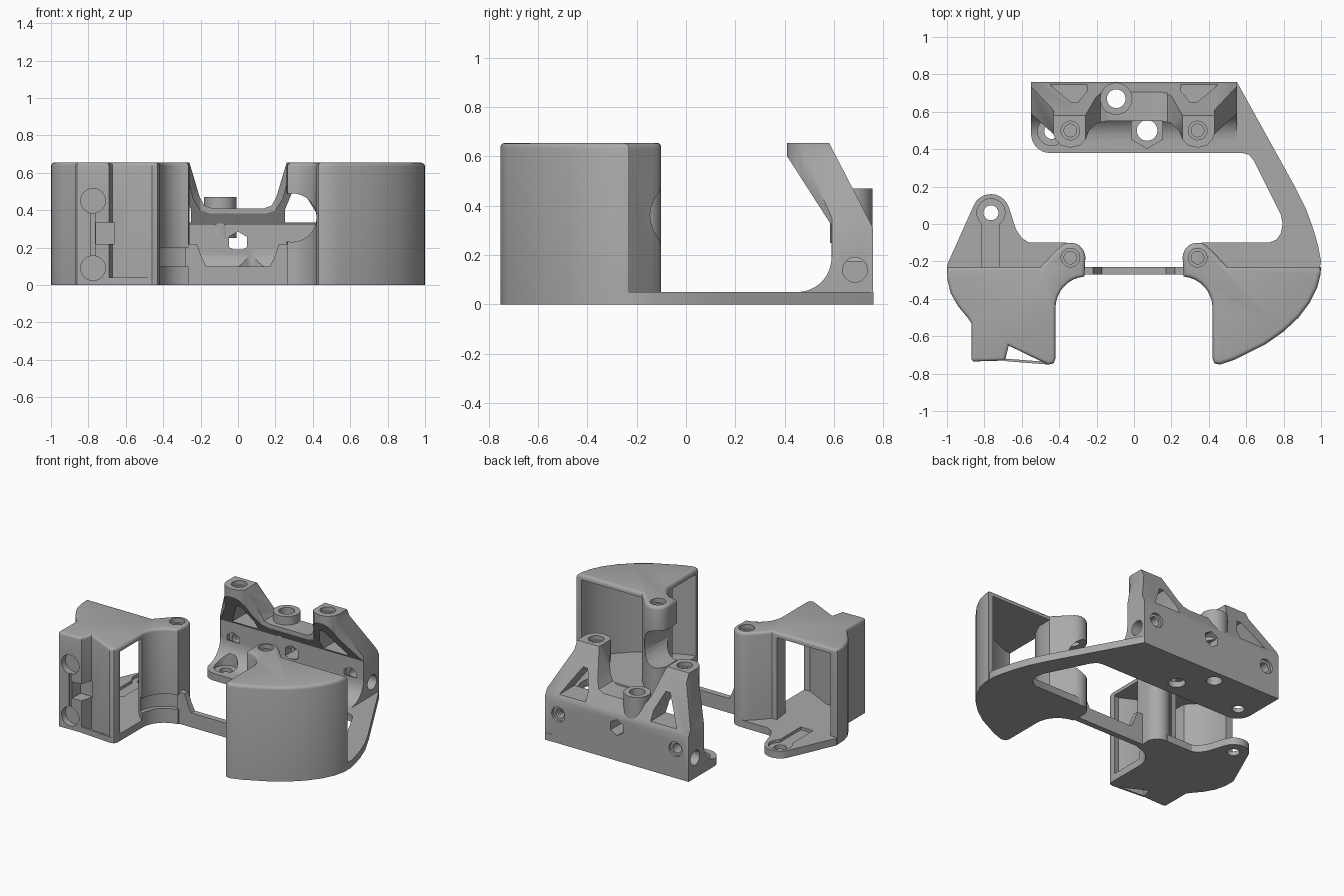
import bpy, bmesh, math
from math import cos, sin, radians

old = bpy.data.objects.get("Cube")
if old:
    bpy.data.objects.remove(old, do_unlink=True)

grey = bpy.data.materials.new("matte grey")
grey.use_nodes = True
COLOUR = (0.4, 0.4, 0.4, 1)
grey.diffuse_color = COLOUR
for node in grey.node_tree.nodes:
    if node.type == 'BSDF_PRINCIPLED':
        node.inputs["Base Color"].default_value = COLOUR

AXES = {'z': lambda a, b, h: (a, b, h),
        'y': lambda a, b, h: (a, h, b),
        'x': lambda a, b, h: (h, a, b)}


def prism(name, pts, lo, hi, axis='z', round_top=0):
    """Extrude an outline along an axis, optionally rounding the rim of its far end."""
    bm = bmesh.new()
    put = AXES[axis]
    bottom = [bm.verts.new(put(a, b, lo)) for a, b in pts]
    top = [bm.verts.new(put(a, b, hi)) for a, b in pts]
    bm.faces.new(bottom)
    cap = bm.faces.new(top)
    n = len(pts)
    for i in range(n):
        j = (i + 1) % n
        bm.faces.new((bottom[i], bottom[j], top[j], top[i]))
    bmesh.ops.recalc_face_normals(bm, faces=bm.faces)
    if round_top:
        bmesh.ops.bevel(bm, geom=list(cap.edges), offset=round_top, segments=3,
                        profile=0.5, affect='EDGES', clamp_overlap=True)
    me = bpy.data.meshes.new(name)
    bm.to_mesh(me)
    bm.free()
    me.materials.append(grey)
    ob = bpy.data.objects.new(name, me)
    bpy.context.collection.objects.link(ob)
    return ob


def arc(cx, cy, r, a0, a1, n=10):
    return [(cx + r * cos(radians(a0 + (a1 - a0) * i / n)),
             cy + r * sin(radians(a0 + (a1 - a0) * i / n))) for i in range(n + 1)]


def rod(cx, cy, r, lo, hi, axis='z', sides=32):
    turn = 360 / sides
    return prism("cutter", arc(cx, cy, r, 90, 450 - turn, sides - 1), lo, hi, axis)


def rect(x0, x1, y0, y1):
    return [(x0, y0), (x1, y0), (x1, y1), (x0, y1)]


def mirror(pts):
    return [(-a, b) for a, b in pts]


def carve(ob, cutters, op='DIFFERENCE'):
    bpy.context.view_layer.objects.active = ob
    for c in cutters:
        c.hide_render = True
        m = ob.modifiers.new("cut", 'BOOLEAN')
        m.operation, m.solver, m.object = op, 'EXACT', c
        bpy.ops.object.modifier_apply(modifier=m.name)
        bpy.data.objects.remove(c, do_unlink=True)


def screw_hole(x, y, top):
    """Stepped blind hole."""
    return [rod(x, y, .05, top - .03, top + .05), rod(x, y, .034, top - .25, top)]


TOP, PLATE = .655, .05

# Shared inner contour: column, concave web, open inner side
inner = ([(.5, -.23), (.41, -.135)] + arc(.34, -.18, .08, 40, 180)
         + arc(.25, -.45, .17, 85, 0, 8) + [(.42, -.72)])

# Left shell: curved outer wall, hollow, open to the back and inner side
left_outer = [(.43, -.745), (.46, -.752), (.54, -.725), (.7, -.645), (.8, -.575),
              (.88, -.5), (.94, -.42), (.98, -.34), (.997, -.27), (1, -.23)]
left_shell = prism("left_shell", inner + left_outer, 0, TOP, round_top=.022)
left_room = [(.5, -.2), (.5, -.33), (.46, -.42), (.4, -.47), (.4, -.71), (.46, -.71),
             (.68, -.61), (.78, -.54), (.86, -.46), (.92, -.38), (.95, -.31),
             (.965, -.25), (.965, -.2)]
carve(left_shell, [prism("cutter", left_room, PLATE, TOP - .035)]
      + screw_hole(.34, -.18, TOP) + [rod(.29, .36, .13, -.46, 0, 'y')])

# Right shell: stepped front with mounting block
right_outer = [(-.43, -.745), (-.46, -.752), (-.67, -.65), (-.69, -.73), (-.86, -.735),
               (-.87, -.72), (-.87, -.53), (-.89, -.5), (-.94, -.44), (-.98, -.37),
               (-.997, -.3), (-1, -.23)]
right_shell = prism("right_shell", mirror(inner) + right_outer, 0, TOP, round_top=.018)
right_room = [(-.54, -.2), (-.52, -.35), (-.46, -.42), (-.4, -.47), (-.4, -.69),
              (-.46, -.7), (-.66, -.6), (-.83, -.6), (-.83, -.5), (-.91, -.42),
              (-.95, -.33), (-.95, -.2)]
carve(right_shell, [prism("cutter", right_room, PLATE, TOP - .035)]
      + screw_hole(-.34, -.18, TOP)
      + [rod(-.775, z, .066, -.8, -.69, 'y') for z in (.45, .09)]
      + [prism("cutter", rect(-.785, -.765, .09, .45), -.8, -.72, 'y'),
         prism("cutter", rect(-.76, -.66, .22, .335), -.8, -.64, 'y'),
         rod(-.25, -.45, .2, .1, .2)])
prism("right_front_lip", [(-.69, -.733), (-.69, -.72), (-.45, -.738), (-.45, -.752)], 0, .04)

# Right floor tab with an eyelet and a channel
tab = ([(-.34, -.25), (-.99, -.25), (-1, -.22)] + arc(-.765, .06, .1, 155, 20)
       + [(-.63, -.03), (-.6, -.075), (-.56, -.1), (-.36, -.1), (-.34, -.15)])
right_tab = prism("right_tab", tab, 0, PLATE)
carve(right_tab, [prism("cutter", rect(-.815, -.72, -.23, .06), .03, .1),
                  rod(-.765, .06, .075, .03, .1), rod(-.765, .06, .04, -.1, .1)])

# Left floor and arm running to the rear bracket
arm = [(.34, -.25), (.99, -.25), (1, -.2), (.985, -.12), (.96, -.03), (.92, .08),
       (.86, .2), (.55, .76), (.5, .76), (.5, .38), (.58, .38), (.615, .37),
       (.64, .34), (.785, .05), (.795, 0), (.785, -.05), (.76, -.085), (.72, -.1),
       (.36, -.1)]
prism("left_arm", arm, 0, PLATE)

# Bridge between the shells, flared at the ends
half = [(.28, 0), (.28, .22), (.22, .22), (.195, .15), (.17, .1)]
prism("bridge", half + mirror(half)[::-1], -.27, -.23, 'y')

# Rear bracket: side, front and top silhouettes intersected
side = [(.758, 0), (.59, 0), (.59, .32), (.41, .6), (.41, TOP), (.58, TOP), (.758, .31)]
rear_bracket = prism("rear_bracket", side, -.55, .55, 'x')
front = [(.56, -.1), (.56, .33), (.43, .6), (.43, .7), (.265, .7), (.26, TOP),
         (.205, .47), (.18, .425), (.14, .41)]
plan = [(.56, .8), (.56, .6), (.43, .48), (.42, .45), (.39, .42), (.34, .408),
        (.29, .42), (.26, .45), (.24, .5), (.2, .54), (.15, .55)]
carve(rear_bracket, [prism("cutter", front + mirror(front)[::-1], .2, .9, 'y'),
                     prism("cutter", plan + mirror(plan)[::-1], -.1, .8)], 'INTERSECT')
leg_gap = [(.25, .335), (.25, .4), (.3, .52), (.335, .52), (.45, .335)]
bores = [prism("cutter", g, .3, .9, 'y') for g in (leg_gap, mirror(leg_gap))]
for x in (-.34, .34):
    bores += [rod(x, .5, .05, TOP - .03, .8), rod(x, .5, .034, TOP - .12, .8)]
for x in (-.45, .45):
    bores += [rod(x, .2, .032, .5, .8, 'y'), rod(x, .2, .055, .5, .62, 'y', 6),
              rod(x, .2, .05, .74, .8, 'y')]
bores += [rod(.685, .14, .05, lo, hi, 'x') for lo, hi in ((-.6, -.47), (.47, .6))]
bores += [rod(0, .23, .055, .5, .8, 'y', 6), rod(-.095, .67, .05, -.1, .6)]
carve(rear_bracket, bores)

# Rear foot: flange with a fillet into the bracket wall
foot = ([(.6, 0), (.38, 0), (.38, PLATE), (.45, PLATE)]
        + arc(.45, .19, .14, -80, 0, 8) + [(.6, .19)])
rear_foot = prism("rear_foot", foot, -.55, .55, 'x')
plan_foot = [(.55, .8), (.55, .3)] + arc(-.45, .48, .1, 270, 180, 8) + [(-.55, .8)]
carve(rear_foot, [prism("cutter", plan_foot, -.1, .4)], 'INTERSECT')
carve(rear_foot, [rod(.07, .5, .055, -.1, .4), rod(.07, .5, .095, .04, .4, 'z', 6),
                  rod(-.44, .495, .04, -.1, .4), rod(-.44, .495, .075, .03, .4)])

# Cylindrical boss on the bracket
boss = prism("bracket_boss", arc(-.095, .67, .086, 0, 350, 35), .25, .47)
carve(boss, [rod(-.095, .67, .05, -.1, .6)])

for ob in bpy.context.scene.objects:
    ob.select_set(ob.type == 'MESH')
bpy.context.view_layer.objects.active = boss
bpy.ops.object.shade_smooth_by_angle(angle=radians(32))
bpy.ops.object.select_all(action='DESELECT')
